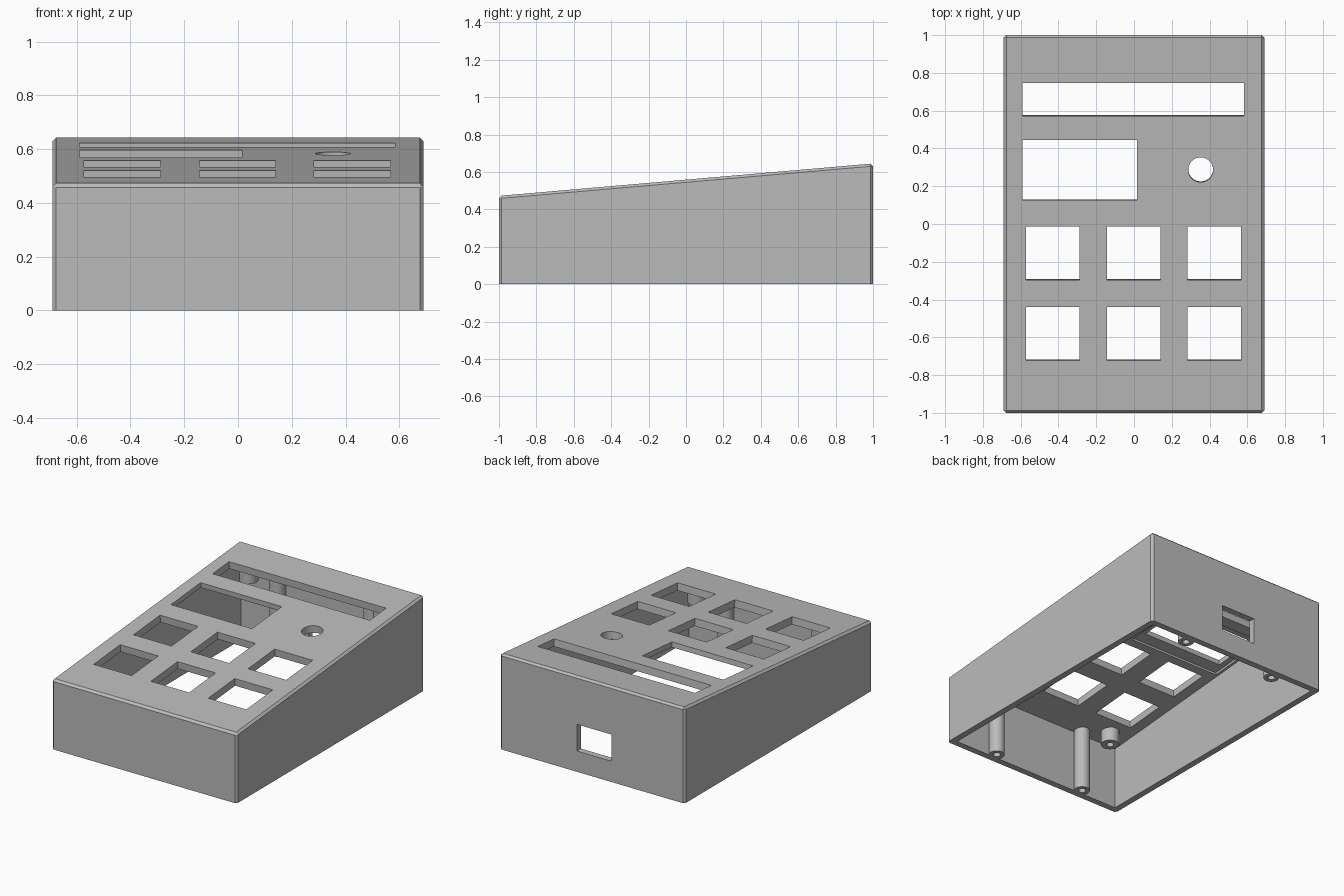
import bpy, bmesh, math
from mathutils import Matrix, Vector

cube = bpy.data.objects.get("Cube")
if cube:
    bpy.data.objects.remove(cube, do_unlink=True)

W, L = 0.69, 1.0              # half width, half length
Z_FRONT, Z_BACK = 0.472, 0.645
WALL, ROOF, CHAMFER = 0.043, 0.05, 0.014
SLOPE = math.atan2(Z_BACK - Z_FRONT, 2 * L)

grey = bpy.data.materials.new("case grey")
grey.use_nodes = True
COLOUR = (0.5, 0.5, 0.5, 1)
grey.diffuse_color = COLOUR
grey.node_tree.nodes["Principled BSDF"].inputs["Base Color"].default_value = COLOUR


def roof_z(y):
    return Z_FRONT + (y + L) * math.tan(SLOPE)


def make(name, bm):
    bmesh.ops.recalc_face_normals(bm, faces=bm.faces)
    mesh = bpy.data.meshes.new(name)
    bm.to_mesh(mesh)
    bm.free()
    mesh.materials.append(grey)
    obj = bpy.data.objects.new(name, mesh)
    bpy.context.collection.objects.link(obj)
    return obj


def wedge(name, half_w, half_l, bottom, drop, chamfer=0):
    """Sloped block drawn as a side profile and pulled across x."""
    bm = bmesh.new()
    profile = [(-half_l, bottom), (half_l, bottom),
               (half_l, roof_z(half_l) - drop), (-half_l, roof_z(-half_l) - drop)]
    face = bm.faces.new([bm.verts.new((-half_w, y, z)) for y, z in profile])
    new = bmesh.ops.extrude_face_region(bm, geom=[face])["geom"]
    bmesh.ops.translate(bm, vec=(2 * half_w, 0, 0),
                        verts=[v for v in new if isinstance(v, bmesh.types.BMVert)])
    if chamfer:
        edges = [e for e in bm.edges if max(v.co.z for v in e.verts) > bottom + 0.1]
        bmesh.ops.bevel(bm, geom=edges, offset=chamfer, segments=1, affect='EDGES')
    return make(name, bm)


def box(name, lo, hi, z, height, tilt=0):
    """Box given by its plan corners, optionally tilted square to the roof."""
    bm = bmesh.new()
    centre = Vector(((lo[0] + hi[0]) / 2, (lo[1] + hi[1]) / 2, z))
    size = (hi[0] - lo[0], hi[1] - lo[1], height, 1)
    bmesh.ops.create_cube(bm, size=1, matrix=Matrix.Translation(centre)
                          @ Matrix.Rotation(tilt, 4, 'X') @ Matrix.Diagonal(size))
    return make(name, bm)


def rod(name, x, y, z0, z1, radius, tilt=0):
    bm = bmesh.new()
    bmesh.ops.create_cone(bm, cap_ends=True, segments=40, radius1=radius, radius2=radius,
                          depth=z1 - z0, matrix=Matrix.Translation((x, y, (z0 + z1) / 2))
                          @ Matrix.Rotation(tilt, 4, 'X'))
    return make(name, bm)


def combine(target, tools, operation):
    """Apply a boolean with each tool, then remove the tools."""
    for tool in tools:
        mod = target.modifiers.new("cut", 'BOOLEAN')
        mod.operation, mod.solver, mod.object = operation, 'EXACT', tool
    graph = bpy.context.evaluated_depsgraph_get()
    mesh = bpy.data.meshes.new_from_object(target.evaluated_get(graph))
    target.modifiers.clear()
    target.data = mesh
    for tool in tools:
        bpy.data.objects.remove(tool, do_unlink=True)


def opening(lo, hi):
    return box("opening_cutter", lo, hi, roof_z((lo[1] + hi[1]) / 2), 0.2, SLOPE)


# Hollow sloped case, open underneath
case = wedge("case", W, L, 0, 0, CHAMFER)
combine(case, [wedge("cavity_cutter", W - WALL, L - WALL, -0.1, ROOF)], 'DIFFERENCE')

# Slot, display window, round hole and six key openings in the roof
cutters = [opening((-0.59, 0.572), (0.583, 0.747)),
           opening((-0.59, 0.127), (0.015, 0.445)),
           rod("round_cutter", 0.353, 0.287, roof_z(0.287) - 0.1,
               roof_z(0.287) + 0.1, 0.066, SLOPE)]
for x in (-0.43, -0.002, 0.425):
    for y in (-0.155, -0.58):
        cutters.append(opening((x - 0.142, y - 0.142), (x + 0.142, y + 0.142)))

# Shallow seat for the display under the roof
cutters.append(box("display_seat_cutter", (-0.63, 0.05), (0.055, 0.5),
                   roof_z(0.275) - ROOF - 0.01, 0.05, SLOPE))

# Socket opening in the back wall
cutters.append(box("socket_cutter", (-0.145, 0.9), (0.115, 1.1), 0.23, 0.18))
combine(case, cutters, 'DIFFERENCE')

# Tall screw posts along the end walls, short board posts under the roof
for side, sx in (("right", -1), ("left", 1)):
    for end, sy in (("front", -1), ("back", 1)):
        x, y = sx * 0.35, sy * 0.925
        post = rod(f"{end}_{side}_screw_post", x, y, 0, roof_z(y) - 0.03, 0.05)
        combine(post, [rod("screw_hole_cutter", x, y, -0.1, 0.3, 0.023)], 'DIFFERENCE')
        x, y = sx * 0.5, sy * 0.83
        tip = roof_z(y) - ROOF - 0.09
        stud = rod(f"{end}_{side}_board_post", x, y, tip, roof_z(y) - 0.03, 0.058)
        combine(stud, [rod("stud_hole_cutter", x, y, tip - 0.1, tip + 0.08, 0.023)],
                'DIFFERENCE')

# Crisp edges with smooth round walls
bpy.ops.object.select_all(action='DESELECT')
for obj in bpy.context.collection.objects:
    if obj.type == 'MESH' and grey.name in obj.data.materials:
        obj.select_set(True)
        bpy.context.view_layer.objects.active = obj
bpy.ops.object.shade_smooth_by_angle(angle=math.radians(25))
